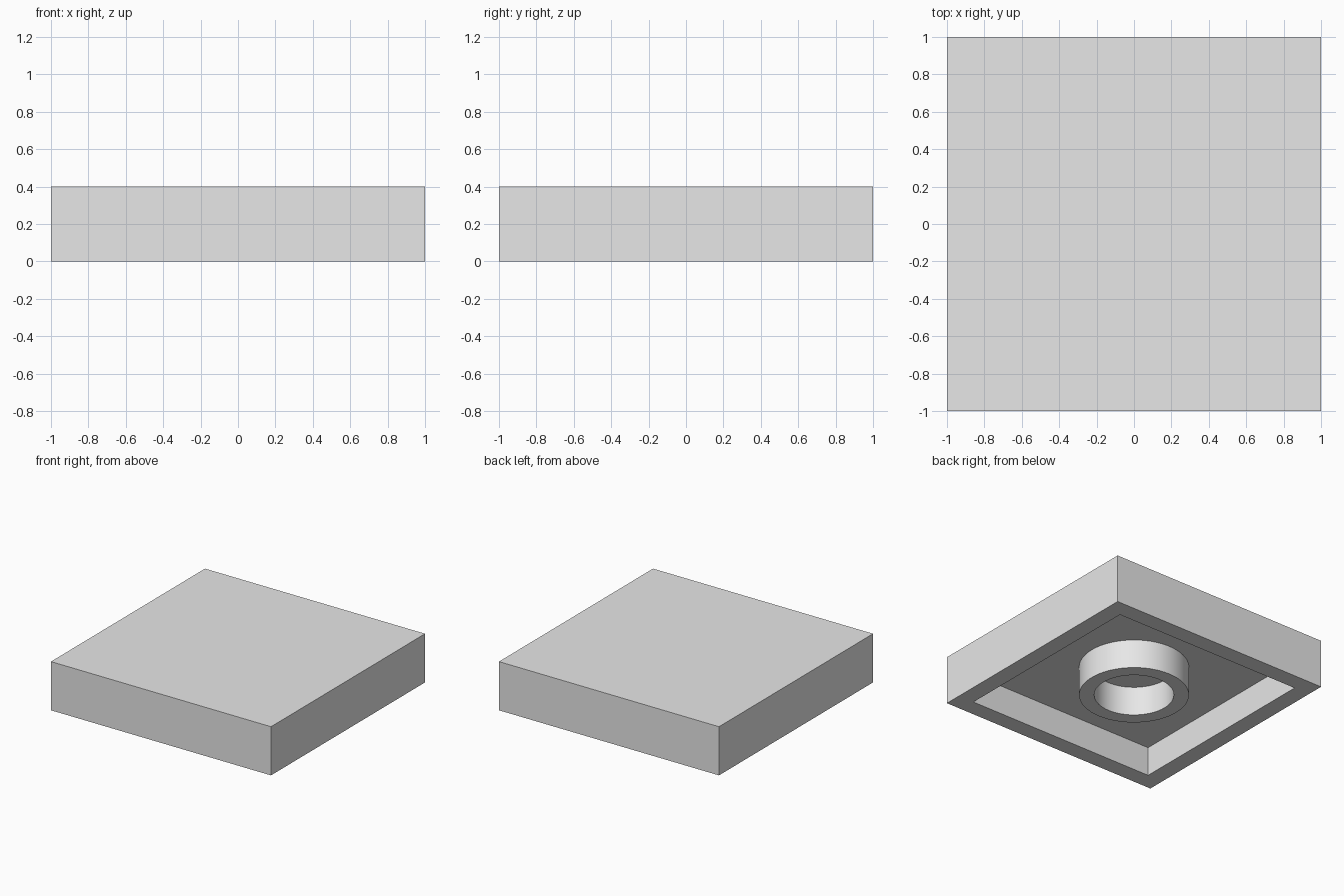
import bpy
import bmesh
import math
from mathutils import Matrix

HEIGHT = 0.4
CEILING = 0.24
WALL = 0.2
OUTER_R = 0.414
INNER_R = 0.3
SIDES = 64

cube = bpy.data.objects.get("Cube")
if cube:
    bpy.data.objects.remove(cube, do_unlink=True)

# One flat grey for every part
grey = bpy.data.materials.new("light grey plastic")
grey.use_nodes = True
colour = (0.8, 0.8, 0.8, 1)
grey.diffuse_color = colour
grey.node_tree.nodes["Principled BSDF"].inputs["Base Color"].default_value = colour


def add_object(name, bm):
    bmesh.ops.recalc_face_normals(bm, faces=bm.faces)
    mesh = bpy.data.meshes.new(name)
    bm.to_mesh(mesh)
    bm.free()
    mesh.materials.append(grey)
    obj = bpy.data.objects.new(name, mesh)
    bpy.context.collection.objects.link(obj)
    return obj


# Square shell, hollowed from below
bm = bmesh.new()
bmesh.ops.create_cube(bm, size=2, matrix=Matrix.Translation((0, 0, HEIGHT / 2))
                      @ Matrix.Diagonal((1, 1, HEIGHT / 2, 1)))
bm.normal_update()
base = min(bm.faces, key=lambda f: f.calc_center_median().z)
bmesh.ops.inset_region(bm, faces=[base], thickness=WALL)
cavity = bmesh.ops.extrude_discrete_faces(bm, faces=[base])["faces"][0]
bmesh.ops.translate(bm, verts=cavity.verts, vec=(0, 0, CEILING))
add_object("square_shell", bm)

# Round tube hanging from the ceiling down to the ground
bm = bmesh.new()
profile = [(INNER_R, CEILING), (INNER_R, 0), (OUTER_R, 0), (OUTER_R, CEILING)]
points = [bm.verts.new((r, 0, z)) for r, z in profile]
edges = [bm.edges.new(pair) for pair in zip(points, points[1:])]
bmesh.ops.spin(bm, geom=points + edges, cent=(0, 0, 0), axis=(0, 0, 1),
               angle=math.tau, steps=SIDES, use_merge=True)
bmesh.ops.remove_doubles(bm, verts=bm.verts, dist=0.0001)
bmesh.ops.recalc_face_normals(bm, faces=bm.faces)
# The tube's lower ring must face down
ring = min(bm.faces, key=lambda f: f.calc_center_median().z)
flip = ring.normal.z > 0
tube = add_object("centre_tube", bm)
if flip:
    tube.data.flip_normals()

bpy.ops.object.select_all(action="DESELECT")
tube.select_set(True)
bpy.context.view_layer.objects.active = tube
bpy.ops.object.shade_smooth_by_angle(angle=math.radians(30))
